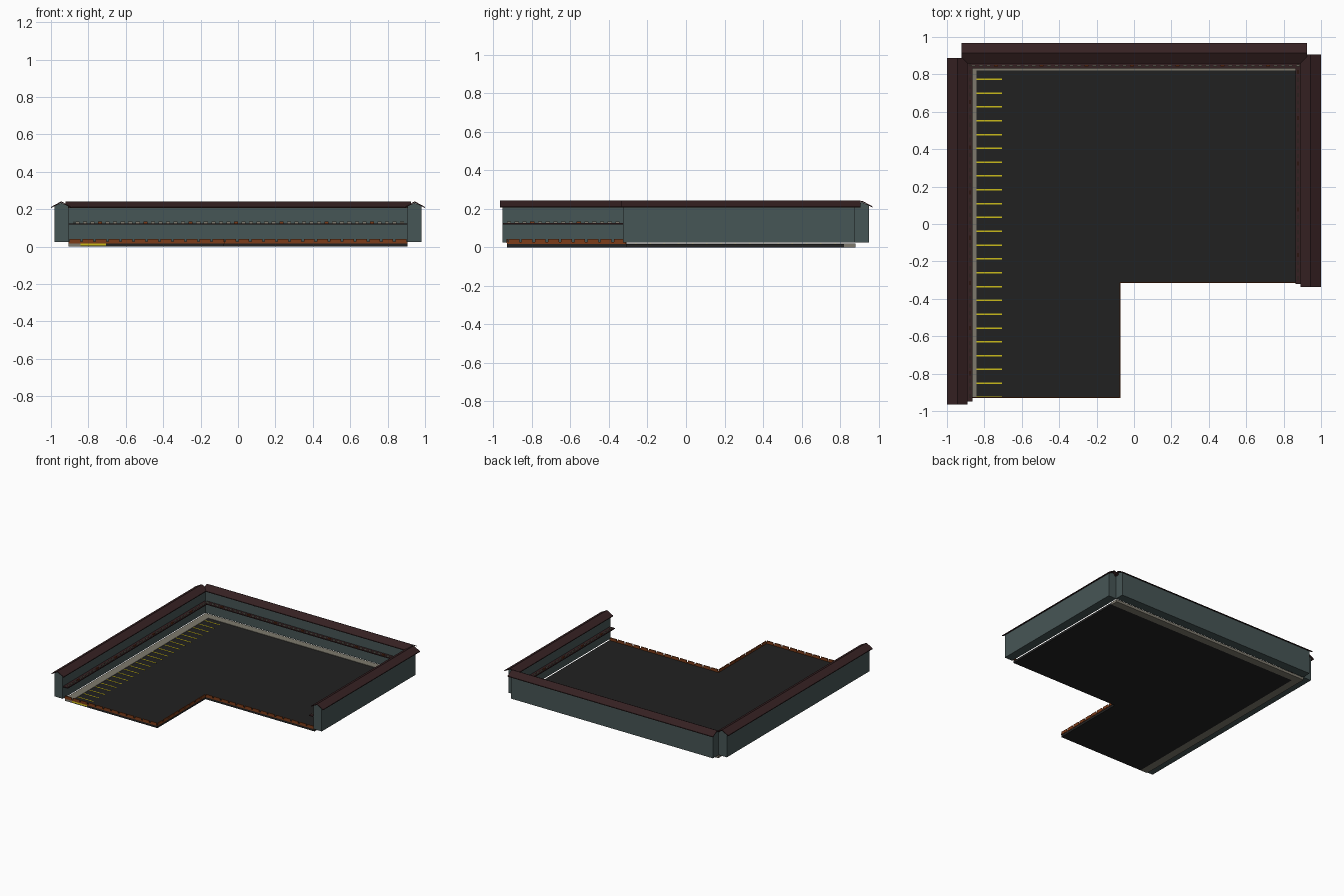
import bpy, bmesh, math
from mathutils import Vector

if "Cube" in bpy.data.objects:
    bpy.data.objects.remove(bpy.data.objects["Cube"])


def mat(name, rgb):
    m = bpy.data.materials.new(name)
    m.diffuse_color = (*rgb, 1)
    m.use_nodes = True
    m.node_tree.nodes["Principled BSDF"].inputs["Base Color"].default_value = m.diffuse_color
    return m


TEAL = mat("teal_wall", (0.062, 0.092, 0.092))
ROOF = mat("dark_red_roof", (0.036, 0.015, 0.016))
ASPHALT = mat("asphalt", (0.0155, 0.0155, 0.0155))
PAVING = mat("paving_grey", (0.21, 0.195, 0.155))
YELLOW = mat("line_yellow", (0.60, 0.50, 0.010))
RUST = mat("rust_orange", (0.20, 0.045, 0.010))


def finish(name, bm, material):
    bmesh.ops.recalc_face_normals(bm, faces=bm.faces)
    me = bpy.data.meshes.new(name)
    bm.to_mesh(me)
    bm.free()
    me.materials.append(material)
    ob = bpy.data.objects.new(name, me)
    bpy.context.collection.objects.link(ob)
    return ob


def boxes(name, items, material):
    """One object from (x0, x1, y0, y1, z0, z1) boxes."""
    bm = bmesh.new()
    for x0, x1, y0, y1, z0, z1 in items:
        vs = bmesh.ops.create_cube(bm, size=1)["verts"]
        for v in vs:
            v.co = Vector((x1 if v.co.x > 0 else x0,
                           y1 if v.co.y > 0 else y0,
                           z1 if v.co.z > 0 else z0))
    return finish(name, bm, material)


def prism(name, profile, a, b, place, material):
    """Extrude a (u, z) outline from a to b; place maps (u, along, z) to xyz."""
    bm = bmesh.new()
    ends = [[bm.verts.new(place(u, t, z)) for u, z in profile] for t in (a, b)]
    n = len(profile)
    bm.faces.new(ends[0])
    bm.faces.new(ends[1])
    for i in range(n):
        j = (i + 1) % n
        bm.faces.new((ends[0][i], ends[0][j], ends[1][j], ends[1][i]))
    return finish(name, bm, material)


# u = distance outward from the lot; each wing has its own direction
WINGS = {
    "left": (lambda u, t, z: (-u, t, z), 0.0, -0.953, 0.876, -0.966, 0.888, -0.95, 0.862),
    "right": (lambda u, t, z: (u, t, z), 0.0, -0.326, 0.876, -0.337, 0.905, -0.32, 0.862),
    "back": (lambda u, t, z: (t, u, z), -0.031, -0.906, 0.909, -0.921, 0.925, -0.89, 0.887),
}

for side, (place, du, w0, w1, r0, r1, l0, l1) in WINGS.items():
    def sh(pts):
        return [(u + du, z) for u, z in pts]

    # two storeys, the upper one with gable ends
    prism(side + "_lower_storey", sh([(0.907, 0.025), (0.98, 0.025), (0.98, 0.122), (0.907, 0.122)]),
          w0, w1, place, TEAL)
    prism(side + "_upper_storey", sh([(0.907, 0.122), (0.98, 0.122), (0.98, 0.216), (0.945, 0.234), (0.907, 0.216)]),
          w0, w1, place, TEAL)
    # thin pitched roof
    prism(side + "_roof", sh([(0.890, 0.206), (0.945, 0.235), (1.0, 0.206), (1.0, 0.212), (0.945, 0.242), (0.890, 0.212)]),
          r0, r1, place, ROOF)
    # gallery ledge at mid height
    prism(side + "_ledge", sh([(0.863, 0.118), (0.909, 0.118), (0.909, 0.125), (0.863, 0.125)]),
          l0, l1, place, ROOF)

    # small blocks standing along the ledge, some rust coloured
    n = int((l1 - l0) / 0.04)
    groups = {"grey": [], "rust": []}
    for i in range(n):
        t = l0 + (i + 0.5) * (l1 - l0) / n
        p = place(0.873 + du, t, 0)
        q = place(0.880 + du, t + 0.022, 0)
        item = (min(p[0], q[0]), max(p[0], q[0]), min(p[1], q[1]), max(p[1], q[1]), 0.124, 0.134)
        groups["rust" if i % 6 == 3 else "grey"].append(item)
    boxes(side + "_ledge_blocks", groups["grey"], PAVING)
    boxes(side + "_ledge_rust_blocks", groups["rust"], RUST)

# L-shaped asphalt lot
lot = [(-0.842, -0.928), (-0.074, -0.928), (-0.074, -0.312), (0.906, -0.312), (0.906, 0.82), (-0.842, 0.82)]
prism("asphalt_lot", lot, 0.0, 0.018, lambda x, t, y: (x, y, t), ASPHALT)

# L-shaped pavement along the left and back wings
walk = [(-0.906, -0.928), (-0.842, -0.928), (-0.842, 0.82), (0.906, 0.82), (0.906, 0.88), (-0.906, 0.88)]
prism("pavement", walk, 0.0, 0.021, lambda x, t, y: (x, y, t), PAVING)

# parking bay lines
lines = []
for i in range(24):
    y = 0.774 - i * 0.0739
    lines.append((-0.841, -0.705, y - 0.004, y + 0.004, 0.006, 0.0195))
boxes("parking_lines", lines, YELLOW)

# rust barrier along the open edges: low rail with spaced panels
rail, panels = [], []
T = 0.003


def barrier(a, b, fixed, along_x):
    def item(s, e, z0, z1, t):
        if along_x:
            return (s, e, fixed - t, fixed + t, z0, z1)
        return (fixed - t, fixed + t, s, e, z0, z1)
    rail.append(item(a, b, 0.018, 0.028, T * 0.8))
    n = round((b - a) / 0.07)
    step = (b - a) / n
    for k in range(n):
        panels.append(item(a + k * step + 0.006, a + (k + 1) * step - 0.006, 0.022, 0.042, T))


barrier(-0.906, -0.072, -0.928, True)
barrier(-0.928, -0.312, -0.074, False)
barrier(-0.074, 0.906, -0.312, True)
boxes("barrier_rail", rail, RUST)
boxes("barrier_panels", panels, RUST)
